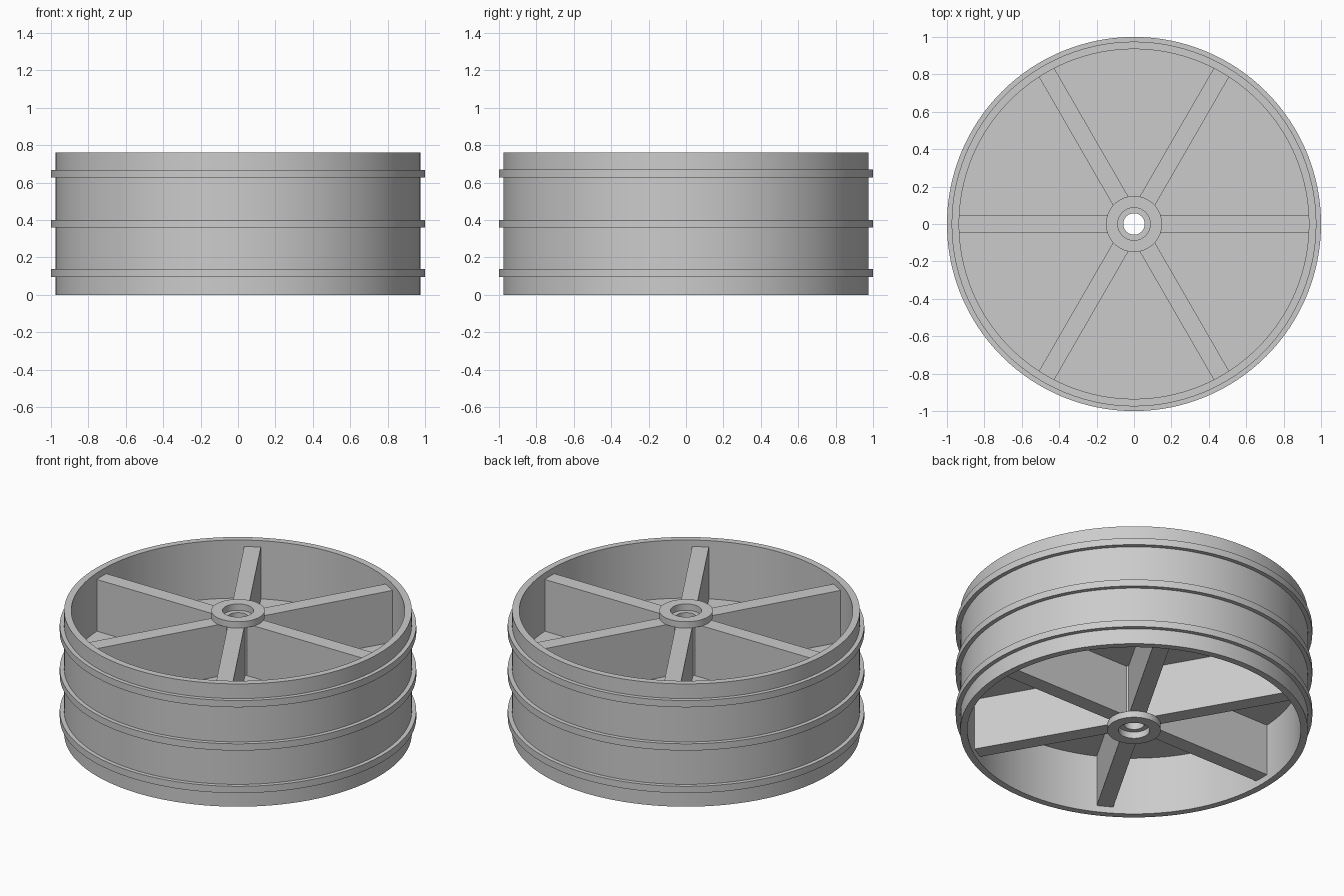
import bpy, bmesh, math
from mathutils import Matrix, Vector

cube = bpy.data.objects.get("Cube")
if cube:
    bpy.data.objects.remove(cube, do_unlink=True)

SEGMENTS = 128
HEIGHT = 0.76
LIP = 0.04                      # hub flange thickness and bore recess depth

grey = bpy.data.materials.new("plain grey")
grey.use_nodes = True
colour = (0.6, 0.6, 0.6, 1)
grey.diffuse_color = colour
grey.node_tree.nodes["Principled BSDF"].inputs["Base Color"].default_value = colour


def add_object(name, bm):
    bmesh.ops.recalc_face_normals(bm, faces=bm.faces)
    mesh = bpy.data.meshes.new(name)
    bm.to_mesh(mesh)
    bm.free()
    mesh.materials.append(grey)
    obj = bpy.data.objects.new(name, mesh)
    bpy.context.collection.objects.link(obj)
    return obj


def lathe(name, profile):
    """Spin a closed (radius, z) profile about the z axis."""
    bm = bmesh.new()
    verts = [bm.verts.new((r, 0, z)) for r, z in profile]
    edges = [bm.edges.new((v, verts[i - 1])) for i, v in enumerate(verts)]
    bmesh.ops.spin(bm, geom=verts + edges, cent=(0, 0, 0), axis=(0, 0, 1),
                   angle=math.tau, steps=SEGMENTS)
    bmesh.ops.remove_doubles(bm, verts=bm.verts, dist=1e-4)
    obj = add_object(name, bm)
    bpy.ops.object.select_all(action="DESELECT")
    obj.select_set(True)
    bpy.context.view_layer.objects.active = obj
    bpy.ops.object.shade_smooth_by_angle(angle=math.radians(30))
    return obj


# Rim barrel with three raised bands
outer, inner, band = 0.975, 0.935, 1.0
profile = [(inner, HEIGHT), (inner, 0), (outer, 0)]
for middle in (0.117, 0.38, 0.648):
    low, high = middle - 0.021, middle + 0.021
    profile += [(outer, low), (band, low), (band, high), (outer, high)]
lathe("rim", profile + [(outer, HEIGHT)])

# Central web closing the wheel at mid height
lathe("web", [(0.09, 0.36), (0.95, 0.36), (0.95, 0.40), (0.09, 0.40)])

# Hub tube with flanged ends and recessed bore
flange, tube, recess, bore = 0.15, 0.105, 0.087, 0.057
lower = [(bore, LIP), (recess, LIP), (recess, 0), (flange, 0),
         (flange, LIP), (tube, LIP)]
upper = [(r, HEIGHT - z) for r, z in reversed(lower)]
lathe("hub", lower + upper)

# Six straight spokes between hub and rim
start, end = 0.085, 0.945
for i in range(6):
    bm = bmesh.new()
    bmesh.ops.create_cube(bm, size=1)
    bmesh.ops.scale(bm, vec=Vector((end - start, 0.094, HEIGHT - 2 * LIP)), verts=bm.verts)
    bmesh.ops.translate(bm, vec=Vector(((start + end) / 2, 0, HEIGHT / 2)), verts=bm.verts)
    bmesh.ops.rotate(bm, cent=(0, 0, 0), verts=bm.verts,
                     matrix=Matrix.Rotation(i * math.tau / 6, 3, "Z"))
    add_object(f"spoke_{i + 1}", bm)
